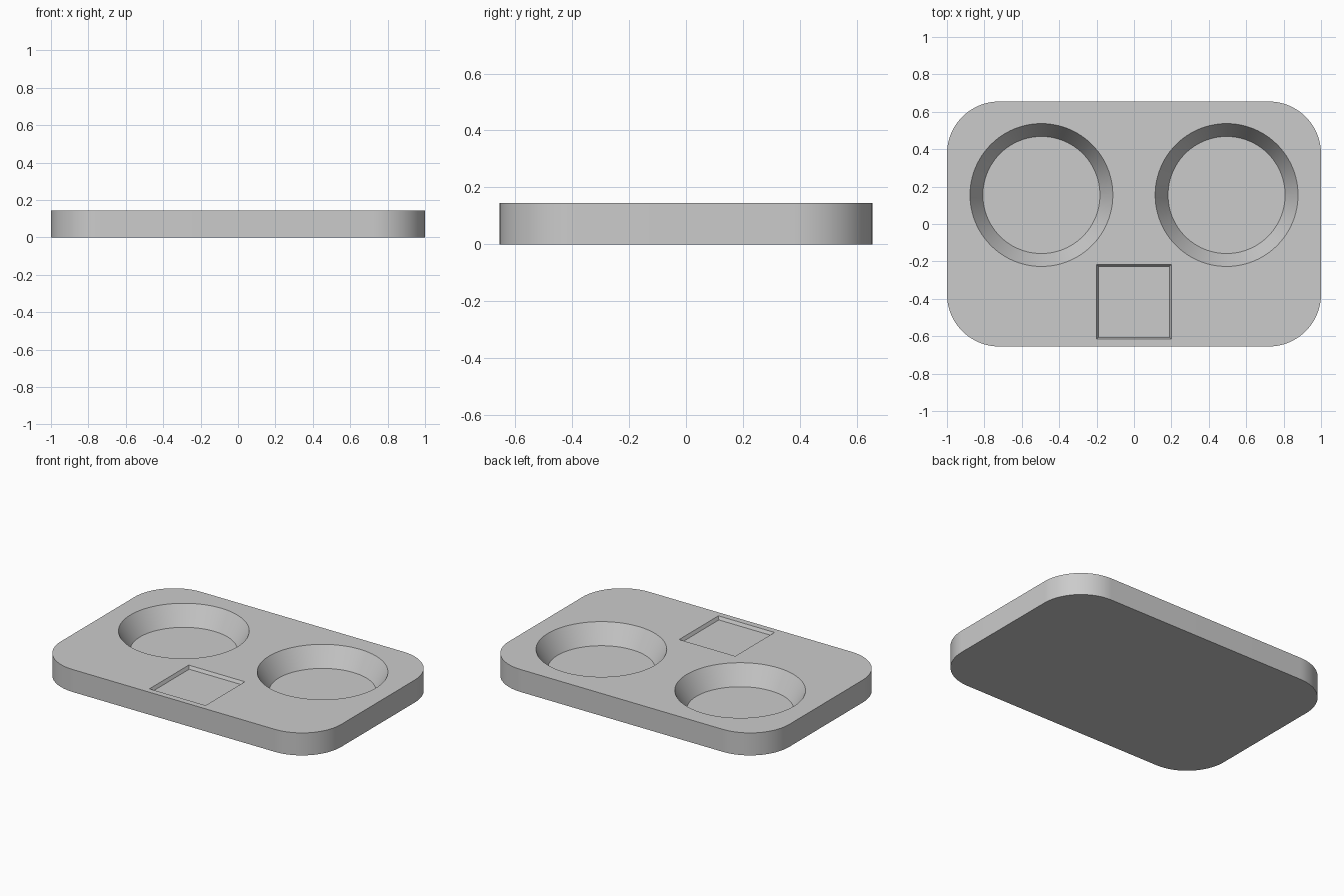
import bpy, bmesh
from math import radians, cos, sin, pi

cube = bpy.data.objects.get("Cube")
if cube:
    bpy.data.objects.remove(cube, do_unlink=True)

HALF_X, HALF_Y, TOP, CORNER = 1.0, 0.655, 0.145, 0.28

grey = bpy.data.materials.new("light grey")
grey.use_nodes = True
grey.diffuse_color = (0.6, 0.6, 0.6, 1)
grey.node_tree.nodes["Principled BSDF"].inputs["Base Color"].default_value = (0.6, 0.6, 0.6, 1)


def rounded_rect(hx, hy, r, steps=24):
    """Counter-clockwise outline of a rectangle with round corners."""
    pts = []
    for i, (sx, sy) in enumerate([(1, 1), (-1, 1), (-1, -1), (1, -1)]):
        for k in range(steps + 1):
            a = (i + k / steps) * pi / 2
            pts.append((sx * (hx - r) + r * cos(a), sy * (hy - r) + r * sin(a)))
    return pts


def circle(r, n=96):
    return [(r * cos(2 * pi * k / n), r * sin(2 * pi * k / n)) for k in range(n)]


def square(h):
    return [(h, h), (-h, h), (-h, -h), (h, -h)]


def loft(name, low, high, z0, z1, centre=(0, 0)):
    """Closed solid between two outlines with equal point counts."""
    bm = bmesh.new()
    cx, cy = centre
    a = [bm.verts.new((x + cx, y + cy, z0)) for x, y in low]
    b = [bm.verts.new((x + cx, y + cy, z1)) for x, y in high]
    bm.faces.new(a[::-1])
    bm.faces.new(b)
    n = len(a)
    for i in range(n):
        j = (i + 1) % n
        bm.faces.new((a[i], a[j], b[j], b[i]))
    mesh = bpy.data.meshes.new(name)
    bm.to_mesh(mesh)
    bm.free()
    mesh.materials.append(grey)
    obj = bpy.data.objects.new(name, mesh)
    bpy.context.collection.objects.link(obj)
    return obj


def pocket(name, outline, low, high, floor, centre):
    """Cutter tapering from size low at the floor to size high at the top face."""
    over = 0.05
    grow = (high - low) / (TOP - floor) * over
    cutter = loft(name, outline(low), outline(high + grow), floor, TOP + over, centre)
    cutter.hide_render = True
    return cutter


# Tray slab
outline = rounded_rect(HALF_X, HALF_Y, CORNER)
tray = loft("tray", outline, outline, 0, TOP)

# Two tapered bowls and a shallow square recess
cutters = [pocket("bowl_cutter", circle, 0.313, 0.382, 0.022, (s * 0.495, 0.155))
           for s in (-1, 1)]
cutters.append(pocket("recess_cutter", square, 0.19, 0.2, 0.125, (0, -0.416)))

bpy.ops.object.select_all(action='DESELECT')
bpy.context.view_layer.objects.active = tray
tray.select_set(True)
for cutter in cutters:
    mod = tray.modifiers.new(cutter.name, 'BOOLEAN')
    mod.operation = 'DIFFERENCE'
    mod.solver = 'EXACT'
    mod.object = cutter
    bpy.ops.object.modifier_apply(modifier=mod.name)
    bpy.data.objects.remove(cutter, do_unlink=True)

# Smooth round walls, crisp edges
bpy.ops.object.shade_smooth_by_angle(angle=radians(30))
